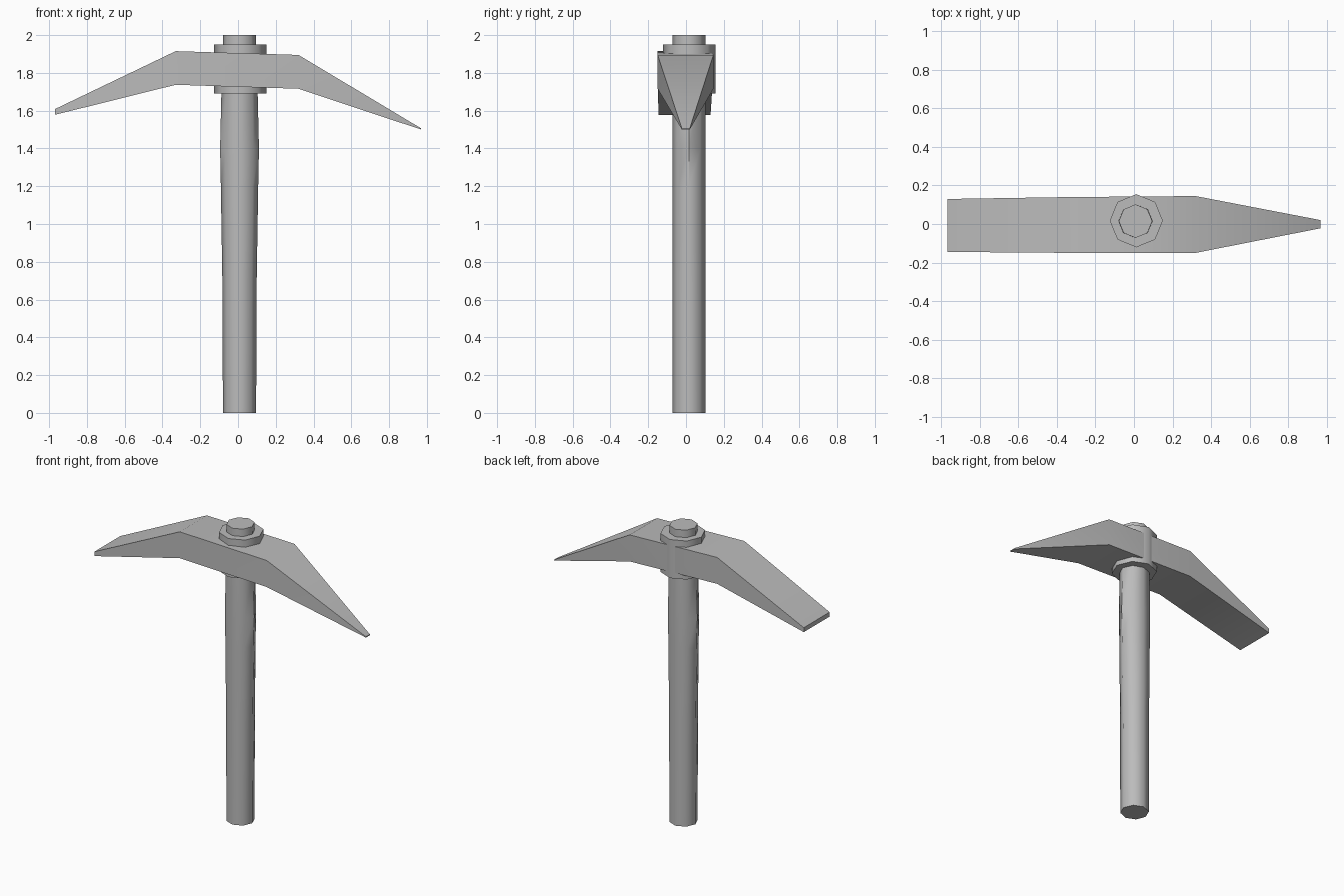
import bpy, bmesh, math

cube = bpy.data.objects.get("Cube")
if cube:
    bpy.data.objects.remove(cube, do_unlink=True)

steel = bpy.data.materials.new("plain grey")
steel.use_nodes = True
GREY = (0.5, 0.5, 0.5, 1)
steel.diffuse_color = GREY
steel.node_tree.nodes["Principled BSDF"].inputs["Base Color"].default_value = GREY


def loft(name, rings, angle):
    """Skin a list of equal-length point rings and cap both ends."""
    bm = bmesh.new()
    loops = [[bm.verts.new(p) for p in ring] for ring in rings]
    n = len(loops[0])
    for a, b in zip(loops, loops[1:]):
        for i in range(n):
            j = (i + 1) % n
            bm.faces.new((a[i], a[j], b[j], b[i]))
    bm.faces.new(loops[0])
    bm.faces.new(loops[-1])
    bmesh.ops.recalc_face_normals(bm, faces=bm.faces)
    mesh = bpy.data.meshes.new(name)
    bm.to_mesh(mesh)
    bm.free()
    mesh.materials.append(steel)
    obj = bpy.data.objects.new(name, mesh)
    bpy.context.collection.objects.link(obj)
    bpy.ops.object.select_all(action='DESELECT')
    obj.select_set(True)
    bpy.context.view_layer.objects.active = obj
    bpy.ops.object.shade_smooth_by_angle(angle=math.radians(angle))
    return obj


def oval(z, rx, ry, cx=0.008, cy=0.015, sides=8):
    turn = math.tau / sides
    return [(cx + rx * math.cos(i * turn), cy + ry * math.sin(i * turn), z)
            for i in range(sides)]


def section(x, y0, y1, z0, z1):
    return [(x, y0, z0), (x, y1, z0), (x, y1, z1), (x, y0, z1)]


# Handle, swelling towards the head and poking out of the top
loft("handle", [oval(0, 0.088, 0.087), oval(0.7, 0.091, 0.087),
                oval(1.2, 0.099, 0.087), oval(1.4, 0.103, 0.087),
                oval(1.7, 0.096, 0.087), oval(2.0, 0.087, 0.087)], 50)

# Collar gripping the head
loft("collar", [oval(1.69, 0.138, 0.138, 0.012, 0.017),
                oval(1.95, 0.138, 0.138, 0.012, 0.017)], 50)

# Head: flat chisel blade on one side, pointed pick on the other
loft("pick_head", [section(-0.97, -0.145, 0.13, 1.578, 1.608),
                   section(-0.33, -0.15, 0.14, 1.737, 1.915),
                   section(0.32, -0.15, 0.145, 1.716, 1.895),
                   section(0.97, -0.022, 0.02, 1.50, 1.506)], 40)
